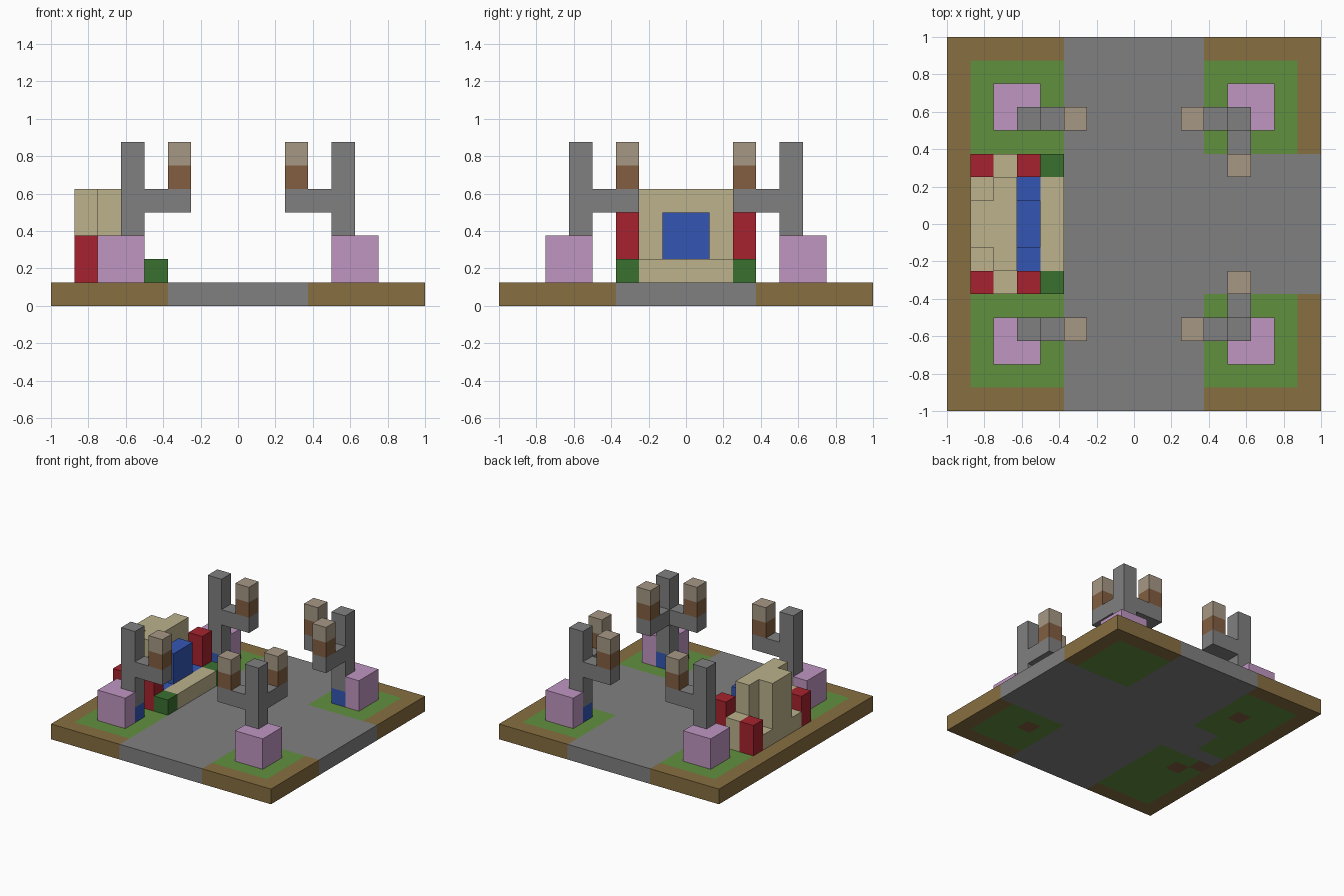
import bpy, bmesh

U = 0.125  # size of one block

cube = bpy.data.objects.get("Cube")
if cube:
    bpy.data.objects.remove(cube, do_unlink=True)


def linear(c):
    c /= 255
    return c / 12.92 if c <= 0.04045 else ((c + 0.055) / 1.055) ** 2.4


def material(name, r, g, b):
    mat = bpy.data.materials.new(name)
    mat.use_nodes = True
    color = (linear(r), linear(g), linear(b), 1)
    mat.diffuse_color = color
    bsdf = mat.node_tree.nodes["Principled BSDF"]
    bsdf.inputs["Base Color"].default_value = color
    bsdf.inputs["Roughness"].default_value = 0.9
    return mat


STONE = material("grey stone", 128, 128, 128)
EARTH = material("earth brown", 135, 110, 64)
GRASS = material("grass green", 97, 144, 62)
PINK = material("pink", 192, 150, 194)
SAND = material("sandstone", 188, 178, 140)
RED = material("red", 166, 34, 46)
BLUE = material("blue", 52, 86, 180)
HEDGE = material("hedge green", 58, 112, 48)
WOOD = material("wood brown", 130, 94, 64)
PALE = material("pale wood", 166, 152, 132)


def finish(name, bm, mats):
    bmesh.ops.recalc_face_normals(bm, faces=bm.faces)
    mesh = bpy.data.meshes.new(name)
    bm.to_mesh(mesh)
    bm.free()
    for mat in mats:
        mesh.materials.append(mat)
    obj = bpy.data.objects.new(name, mesh)
    bpy.context.collection.objects.link(obj)
    return obj


def box(name, mat, x, y, z):
    """Box from (low, high) ranges counted in blocks."""
    bm = bmesh.new()
    bmesh.ops.create_cube(bm, size=1)
    for v in bm.verts:
        for i, (a, b) in enumerate((x, y, z)):
            v.co[i] = U * (a if v.co[i] < 0 else b)
    return finish(name, bm, [mat])


def mirrored(s, a, b):
    return (a, b) if s > 0 else (-b, -a)


# Ground slab, coloured cell by cell
def ground_color(x, y, underside):
    if underside and (int(x // U), int(y // U)) in {(4, -5), (-5, 4), (-6, -3), (-7, -2)}:
        return 3
    west = x < -3 * U
    if abs(x) < 3 * U or (x > 0 and abs(y) < 3 * U):
        return 0
    if abs(x) > 7 * U or abs(y) > 7 * U:
        return 1
    if west and -U < y < 0 or (west and 0 < y < 2 * U and x > -5 * U):
        return 0
    return 2


bm = bmesh.new()
bmesh.ops.create_grid(bm, x_segments=16, y_segments=16, size=1)
ext = bmesh.ops.extrude_face_region(bm, geom=bm.faces[:], use_keep_orig=True)
top = [g for g in ext["geom"] if isinstance(g, bmesh.types.BMVert)]
bmesh.ops.translate(bm, verts=top, vec=(0, 0, U))
for f in bm.faces:
    c = f.calc_center_median()
    f.material_index = ground_color(c.x * 0.98, c.y * 0.98, c.z < 0.01)
finish("ground", bm, [STONE, EARTH, GRASS, WOOD])


# Corner torches on L-shaped pedestals
def torch(label, x, y):
    box(label + "_flame_base", WOOD, x, y, (5, 6))
    box(label + "_flame_top", PALE, x, y, (6, 7))


for sx, side in ((1, "left"), (-1, "right")):
    for sy, end in ((1, "back"), (-1, "front")):
        tag = f"{end}_{side}"
        px, py = mirrored(sx, 4, 5), mirrored(sy, 4, 5)
        box(tag + "_pedestal_outer", PINK, mirrored(sx, 4, 6), mirrored(sy, 5, 6), (1, 3))
        box(tag + "_pedestal_side", PINK, mirrored(sx, 5, 6), py, (1, 3))
        box(tag + "_post_foot", BLUE, px, py, (1, 2))
        box(tag + "_post", STONE, px, py, (2, 7))
        box(tag + "_arm", STONE, mirrored(sx, 2, 4), py, (4, 5))
        torch(tag + "_torch", mirrored(sx, 2, 3), py)
        if sx > 0:
            box(tag + "_second_arm", STONE, px, mirrored(sy, 2, 4), (4, 5))
            torch(tag + "_second_torch", px, mirrored(sy, 2, 3))

# Throne: back, buttress, cushion and step
box("throne_back", SAND, (-6, -5), (-2, 2), (1, 5))
box("throne_buttress", SAND, (-7, -6), (-1, 1), (1, 5))
box("throne_seat", BLUE, (-5, -4), (-2, 2), (1, 2))
box("throne_cushion", BLUE, (-5, -4), (-1, 1), (2, 4))
box("throne_step", SAND, (-4, -3), (-2, 2), (1, 2))

# Throne sides
for s, end in ((1, "back"), (-1, "front")):
    wing = mirrored(s, 2, 3)
    box(end + "_buttress_foot", SAND, (-7, -6), mirrored(s, 1, 2), (1, 2))
    box(end + "_rear_pillar", RED, (-7, -6), wing, (1, 3))
    box(end + "_side_wall", SAND, (-6, -5), wing, (1, 3))
    box(end + "_armrest_pillar", RED, (-5, -4), wing, (1, 4))
    box(end + "_hedge", HEDGE, (-4, -3), wing, (1, 2))
